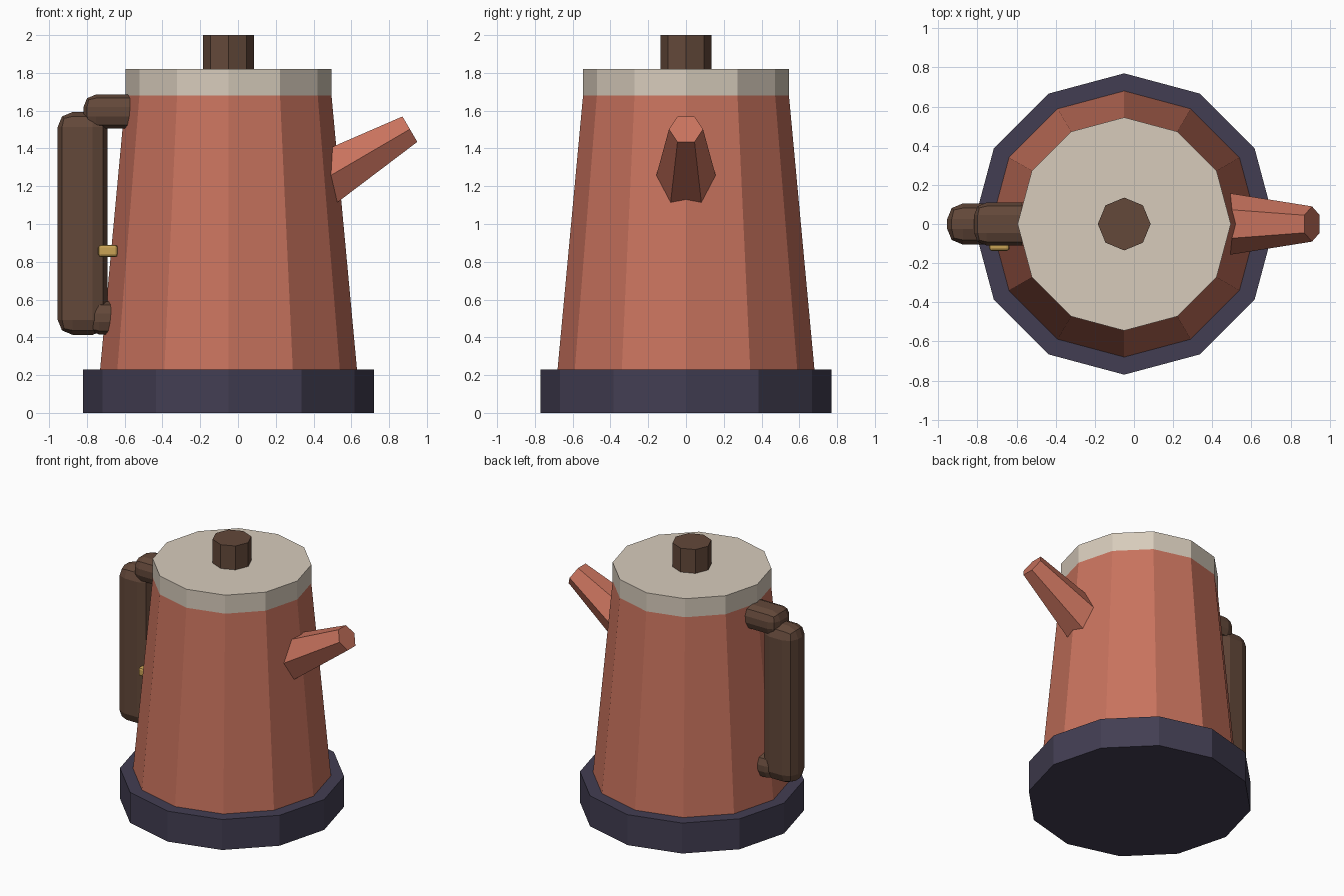
import bpy, math
from mathutils import Vector

if "Cube" in bpy.data.objects:
    bpy.data.objects.remove(bpy.data.objects["Cube"])

AXIS_X = -0.05  # pot centre line


def material(name, rgb):
    m = bpy.data.materials.new(name)
    m.diffuse_color = (*rgb, 1)
    m.use_nodes = True
    m.node_tree.nodes["Principled BSDF"].inputs["Base Color"].default_value = m.diffuse_color
    return m


CLAY = material("clay", (0.58, 0.17, 0.11))
NAVY = material("dark_blue", (0.055, 0.048, 0.085))
CREAM = material("cream", (0.68, 0.60, 0.50))
WOOD = material("wood", (0.125, 0.065, 0.042))
BRASS = material("brass", (0.58, 0.36, 0.09))


def frustum(name, sides, r1, r2, start, end, mat, turn=0.0):
    """Capped cone running from start to end, with a vertex on its local x axis."""
    a, b = Vector(start), Vector(end)
    axis = b - a
    bpy.ops.mesh.primitive_cone_add(vertices=sides, radius1=r1, radius2=r2, depth=axis.length,
                                    location=(a + b) / 2, rotation=(0, turn, 0))
    o = bpy.context.object
    o.name = name
    o.data.materials.append(mat)
    return o


def rounded_box(name, lo, hi, bevel, mat):
    """Box between two corners with two-step chamfered edges."""
    lo, hi = Vector(lo), Vector(hi)
    bpy.ops.mesh.primitive_cube_add(size=1, location=(lo + hi) / 2)
    o = bpy.context.object
    o.name = name
    o.scale = hi - lo
    bpy.ops.object.transform_apply(location=False, rotation=False, scale=True)
    o.data.materials.append(mat)
    mod = o.modifiers.new("bevel", 'BEVEL')
    mod.width, mod.segments = bevel, 2
    return o


# Stacked pot: foot, tapered body, lid, knob
for name, sides, r1, r2, z1, z2, mat in (
        ("base", 12, 0.77, 0.77, 0.0, 0.23, NAVY),
        ("body", 12, 0.68, 0.545, 0.23, 1.68, CLAY),
        ("lid", 12, 0.545, 0.545, 1.68, 1.82, CREAM),
        ("knob", 8, 0.135, 0.135, 1.82, 2.0, WOOD)):
    frustum(name, sides, r1, r2, (AXIS_X, 0, z1), (AXIS_X, 0, z2), mat)

# Spout: six-sided taper rising towards +x, root buried in the body
root, tip = Vector((0.41, 0, 1.21)), Vector((0.91, 0, 1.502))
d = tip - root
frustum("spout", 6, 0.17, 0.09, root, tip, CLAY, math.atan2(d.x, d.z))

# Handle: grip and the two arms joining it to the body
rounded_box("handle_grip", (-0.955, -0.105, 0.413), (-0.69, 0.105, 1.593), 0.08, WOOD)
rounded_box("handle_upper_arm", (-0.818, -0.11, 1.505), (-0.50, 0.11, 1.685), 0.065, WOOD)
rounded_box("handle_lower_arm", (-0.80, -0.11, 0.415), (-0.55, 0.11, 0.59), 0.065, WOOD)

# Small brass pin on the front of the handle
rounded_box("handle_pin", (-0.74, -0.138, 0.825), (-0.637, -0.06, 0.89), 0.015, BRASS)
